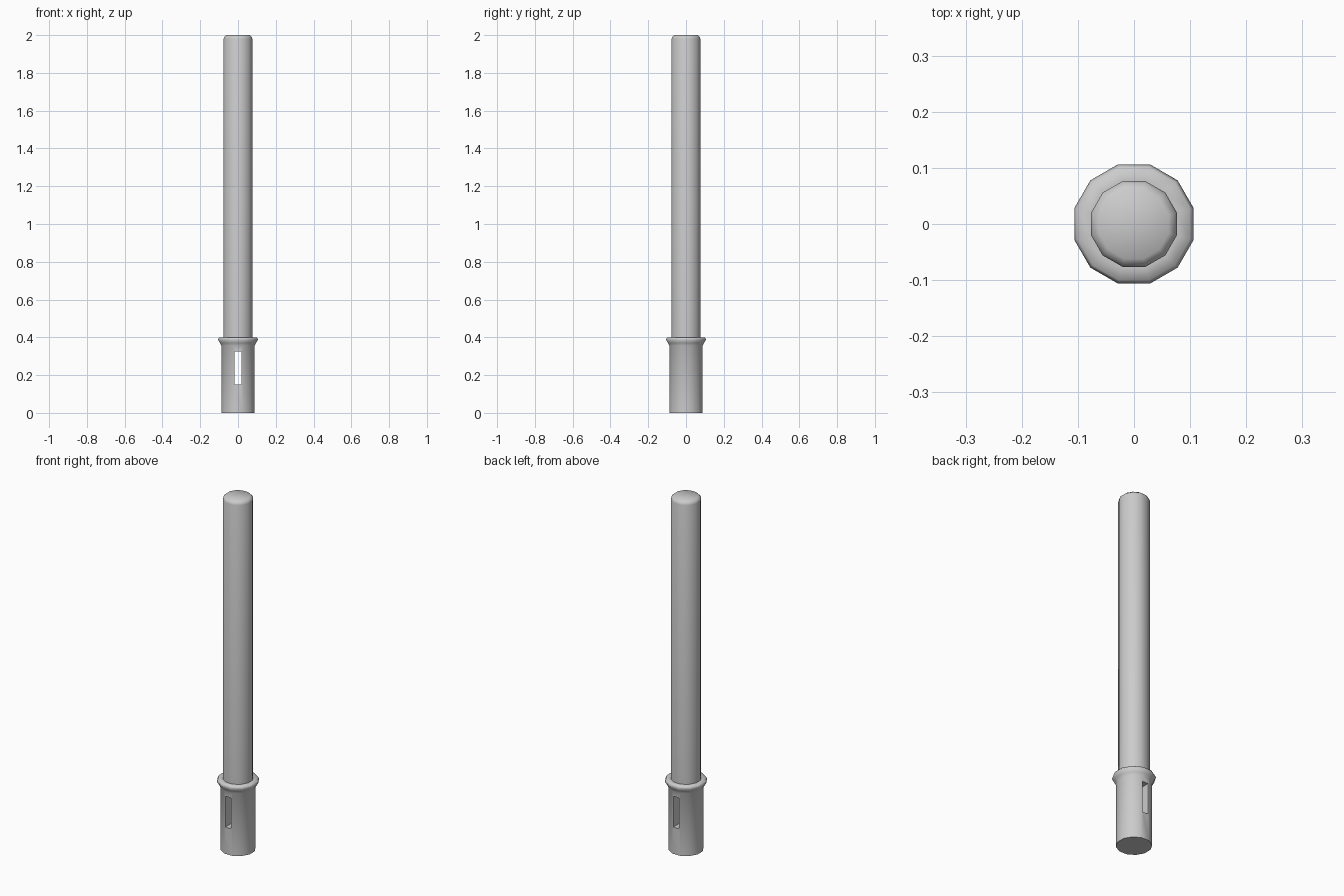
import bpy, bmesh, math

if "Cube" in bpy.data.objects:
    bpy.data.objects.remove(bpy.data.objects["Cube"])

SIDES = 12


def lathe(name, profile):
    """Revolve (radius, z) points; radius 0 makes a pole vertex."""
    bm = bmesh.new()
    rings = []
    for r, z in profile:
        if r == 0:
            rings.append([bm.verts.new((0, 0, z))] * SIDES)
        else:
            rings.append([bm.verts.new((r * math.cos(a), r * math.sin(a), z))
                          for a in (math.radians(15 + 30 * i) for i in range(SIDES))])
    for low, high in zip(rings, rings[1:]):
        for i in range(SIDES):
            j = (i + 1) % SIDES
            quad = [low[i], low[j], high[j], high[i]]
            bm.faces.new(list(dict.fromkeys(quad)))
    bmesh.ops.recalc_face_normals(bm, faces=bm.faces)
    for f in bm.faces:
        f.smooth = True
    mesh = bpy.data.meshes.new(name)
    bm.to_mesh(mesh)
    bm.free()
    ob = bpy.data.objects.new(name, mesh)
    bpy.context.collection.objects.link(ob)
    return ob


# Long upper rod with a chamfered tip
lathe("rod", [(0, 0.4), (0.079, 0.4), (0.079, 1.98), (0.076, 1.99), (0.064, 2.0), (0, 2.0)])

# Thicker grip sleeve with a flared rim
sleeve = lathe("sleeve", [(0, 0), (0.091, 0), (0.091, 0.355), (0.099, 0.37),
                          (0.11, 0.388), (0.104, 0.4), (0.079, 0.4), (0, 0.4)])

# Narrow slot cut right through the sleeve, front to back
bpy.ops.mesh.primitive_cube_add(size=1, location=(0, 0, 0.2385))
cutter = bpy.context.object
cutter.name = "slot_cutter"
cutter.scale = (0.036, 0.4, 0.175)
bpy.context.view_layer.update()

bpy.context.view_layer.objects.active = sleeve
cut = sleeve.modifiers.new("slot", 'BOOLEAN')
cut.operation = 'DIFFERENCE'
cut.solver = 'EXACT'
cut.object = cutter
bpy.ops.object.modifier_apply(modifier=cut.name)
bpy.data.objects.remove(cutter, do_unlink=True)

# Smooth sides, crisp slot and end edges
for name in ("rod", "sleeve"):
    bpy.ops.object.select_all(action='DESELECT')
    ob = bpy.data.objects[name]
    ob.select_set(True)
    bpy.context.view_layer.objects.active = ob
    bpy.ops.object.shade_smooth_by_angle(angle=math.radians(75))
